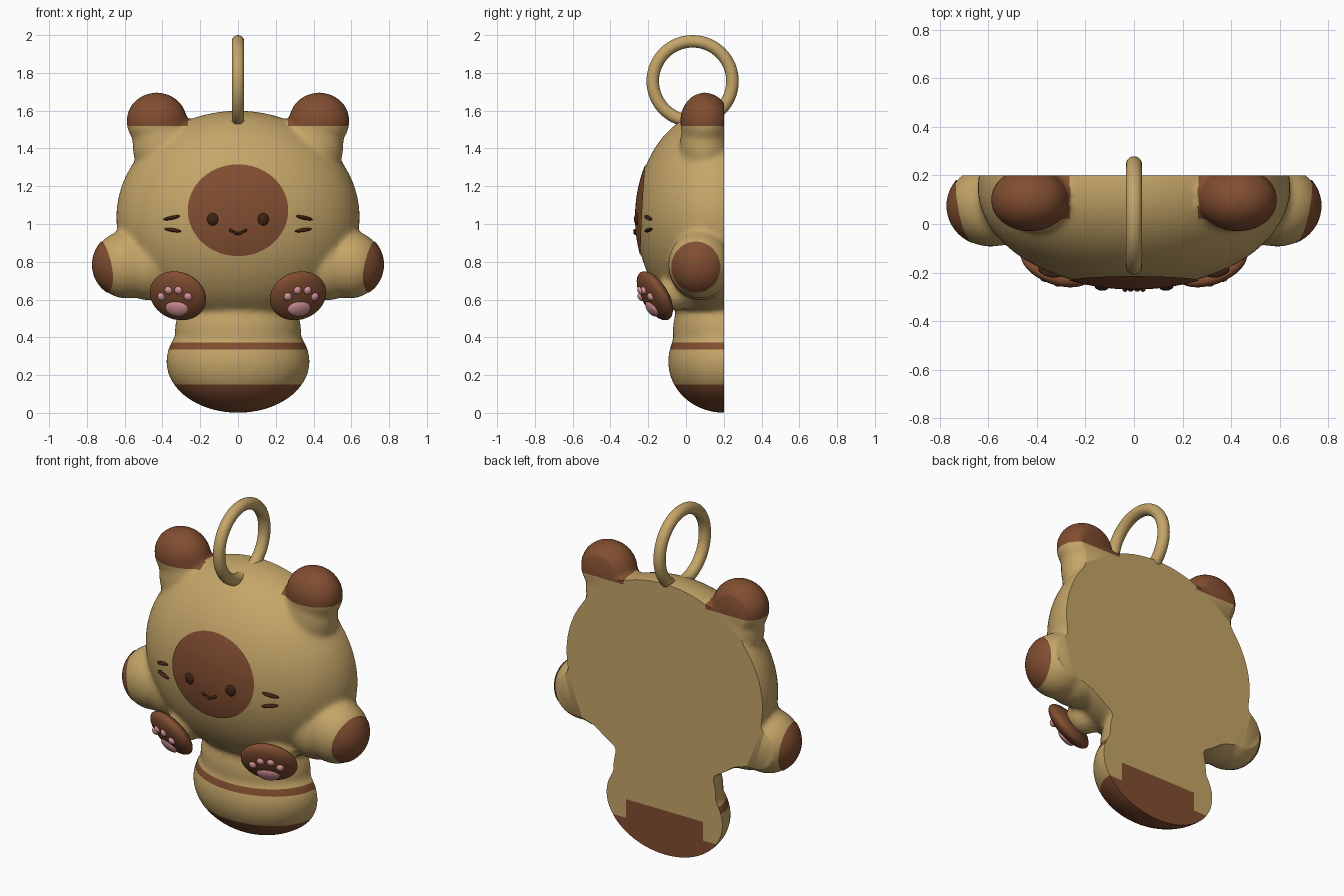
import bpy, bmesh, math
from mathutils import Matrix, Vector

if "Cube" in bpy.data.objects:
    bpy.data.objects.remove(bpy.data.objects["Cube"])

BACK = 0.2  # flat back plane


def material(name, rgb):
    m = bpy.data.materials.new(name)
    m.diffuse_color = (*rgb, 1)
    m.use_nodes = True
    m.node_tree.nodes["Principled BSDF"].inputs["Base Color"].default_value = m.diffuse_color
    return m


TAN = material("tan", (0.56, 0.38, 0.14))
BROWN = material("brown", (0.22, 0.075, 0.03))
DARK = material("dark_brown", (0.05, 0.017, 0.007))
PINK = material("pink", (0.68, 0.30, 0.32))


def make_object(name, bm, *mats):
    me = bpy.data.meshes.new(name)
    bm.to_mesh(me)
    bm.free()
    ob = bpy.data.objects.new(name, me)
    bpy.context.collection.objects.link(ob)
    for m in mats:
        me.materials.append(m)
    me.shade_smooth()
    return ob


def ball(bm, centre, radii, base=Matrix(), turn=0, seg=32):
    """Ellipsoid, turned in the x-z plane, placed in the base frame."""
    m = base @ Matrix.Translation(centre) @ Matrix.Rotation(turn, 4, 'Y') @ Matrix.Diagonal((*radii, 1))
    bmesh.ops.create_uvsphere(bm, u_segments=seg, v_segments=seg // 2, radius=1, matrix=m)


# Body: overlapping ellipsoids fused into one soft form
bm = bmesh.new()
ball(bm, (0, 0.15, 1.035), (0.645, 0.415, 0.565), seg=64)     # head
ball(bm, (0, 0.2, 0.272), (0.38, 0.295, 0.272), seg=48)       # tail
ball(bm, (0, 0.2, 0.43), (0.335, 0.27, 0.3), seg=48)          # waist
for s in (-1, 1):
    ball(bm, (s * 0.43, 0.1, 1.545), (0.162, 0.132, 0.152))   # ear tip
    ball(bm, (s * 0.40, 0.1, 1.42), (0.16, 0.132, 0.2))       # ear root
    ball(bm, (s * 0.59, 0.075, 0.785), (0.18, 0.17, 0.18))    # hand
    ball(bm, (s * 0.47, 0.08, 0.78), (0.19, 0.175, 0.185))    # arm
    ball(bm, (s * 0.30, -0.05, 0.64), (0.1, 0.1, 0.1))        # leg stub
body = make_object("body", bm, TAN, BROWN)
rm = body.modifiers.new("fuse", 'REMESH')
rm.mode = 'VOXEL'
rm.voxel_size = 0.016
sm = body.modifiers.new("soften", 'SMOOTH')
sm.factor = 0.5
sm.iterations = 8
bpy.context.view_layer.objects.active = body
body.select_set(True)
for m in ("fuse", "soften"):
    bpy.ops.object.modifier_apply(modifier=m)

# Slice the back flat and close it
bm = bmesh.new()
bm.from_mesh(body.data)


def cut(co, no, faces=None, clear=False):
    fs = list(faces if faces is not None else bm.faces)
    geom = set(fs)
    for f in fs:
        geom.update(f.edges)
        geom.update(f.verts)
    return bmesh.ops.bisect_plane(bm, geom=list(geom), dist=1e-5, plane_co=co, plane_no=no, clear_outer=clear)


cut((0, BACK, 0), (0, 1, 0), clear=True)
rim = [e for e in bm.edges if e.is_boundary]
cap = bmesh.ops.holes_fill(bm, edges=rim, sides=0)["faces"]
bmesh.ops.triangulate(bm, faces=cap)


def is_back(f):
    return all(v.co.y > BACK - 1e-3 for v in f.verts)


# Clean colour borders for tail stripes, ears and back patch
for z in (0.15, 0.335, 0.372, 1.52):
    cut((0, 0, z), (0, 0, 1))
for co, no in (((0, 0, 0.26), (0, 0, 1)), ((0.25, 0, 0), (1, 0, 0)), ((-0.25, 0, 0), (1, 0, 0))):
    cut(co, no, [f for f in bm.faces if is_back(f) and f.calc_center_median().z < 0.6])
for f in bm.faces:
    c = f.calc_center_median()
    back = is_back(f)
    tail = c.z < 0.15 or (0.335 < c.z < 0.372 and not back)
    patch = back and abs(c.x) < 0.25 and c.z < 0.26
    ear = c.z > 1.52 and abs(c.x) > 0.265
    f.material_index = int(tail or patch or ear)
    f.smooth = True
bmesh.ops.recalc_face_normals(bm, faces=bm.faces)
bm.to_mesh(body.data)
bm.free()
bpy.ops.object.shade_smooth_by_angle(angle=math.radians(40))
bpy.context.view_layer.update()


def surface(start, direction, lift=0.0):
    hit, loc, normal, _ = body.ray_cast(Vector(start), Vector(direction))
    return loc - Vector(direction) * lift if hit else None


def plate(name, mat, place, direction, rings=12, seg=64):
    """Thin round patch laid on the body; place(u, v) gives ray starts."""
    bm = bmesh.new()
    centre = bm.verts.new(surface(place(0, 0), direction, 0.006))
    prev = None
    for r in range(1, rings + 1):
        ring = []
        for i in range(seg):
            a = 2 * math.pi * i / seg
            p = surface(place(r / rings * math.cos(a), r / rings * math.sin(a)), direction, 0.006)
            ring.append(bm.verts.new(p if p else centre.co))
        for i in range(seg):
            j = (i + 1) % seg
            if prev:
                bm.faces.new((prev[i], ring[i], ring[j], prev[j]))
            else:
                bm.faces.new((centre, ring[i], ring[j]))
        prev = ring
    bm.normal_update()
    if sum((f.normal.dot(Vector(direction)) for f in bm.faces)) > 0:
        bmesh.ops.reverse_faces(bm, faces=bm.faces)
    return make_object(name, bm, mat)


# Muzzle patch and hand tips
plate("muzzle_patch", BROWN, lambda u, v: (0.266 * u, -2, 1.073 + 0.243 * v), (0, 1, 0))
for s, side in ((-1, "left"), (1, "right")):
    plate(side + "_hand_tip", BROWN,
          lambda u, v: (2 * s, 0.052 + 0.13 * u, 0.772 + 0.135 * v), (-s, 0, 0))

# Face details: (x, z, half width, half height, turn), mirrored
details = {
    "eyes": [(0.133, 1.025, 0.031, 0.034, 0)],
    "mouth": [(0.013, 0.953, 0.018, 0.009, -0.5), (0.036, 0.965, 0.014, 0.009, -0.5)],
    "whiskers": [(0.35, 1.033, 0.048, 0.010, 0.2), (0.345, 0.968, 0.048, 0.010, -0.15)],
}
for name, marks in details.items():
    bm = bmesh.new()
    for x, z, w, h, turn in marks:
        for s in (-1, 1):
            p = surface((s * x, -2, z), (0, 1, 0))
            slope = Matrix.Rotation(s * (0.32 if x > 0.3 else 0.1), 4, 'Z')
            ball(bm, (0, 0, 0), (w, 0.02, h), Matrix.Translation(p) @ slope, s * turn, 20)
    make_object(name, bm, DARK)

# Feet with pink pads, tilted down and outward
toes = [(-0.075, 0.02), (-0.028, 0.058), (0.028, 0.058), (0.075, 0.02)]
for s, side in ((-1, "left"), (1, "right")):
    frame = (Matrix.Translation((s * 0.318, -0.165, 0.62))
             @ Matrix.Rotation(s * math.radians(20), 4, 'Z')
             @ Matrix.Rotation(math.radians(29), 4, 'X'))
    bm = bmesh.new()
    ball(bm, (0, 0, 0), (0.156, 0.055, 0.145), frame)
    make_object(side + "_foot", bm, BROWN)
    bm = bmesh.new()
    ball(bm, (0, -0.046, -0.05), (0.064, 0.022, 0.048), frame, 0, 24)
    for x, z in toes:
        ball(bm, (x, -0.046, z), (0.022, 0.018, 0.023), frame, 0, 16)
    make_object(side + "_paw_pads", bm, PINK)

# Hanging ring
bpy.ops.mesh.primitive_torus_add(location=(0, 0.035, 1.756), rotation=(0, math.pi / 2, 0),
                                 major_radius=0.211, minor_radius=0.033,
                                 major_segments=64, minor_segments=20)
ring = bpy.context.object
ring.name = "hanging_ring"
ring.data.materials.append(TAN)
ring.data.shade_smooth()
